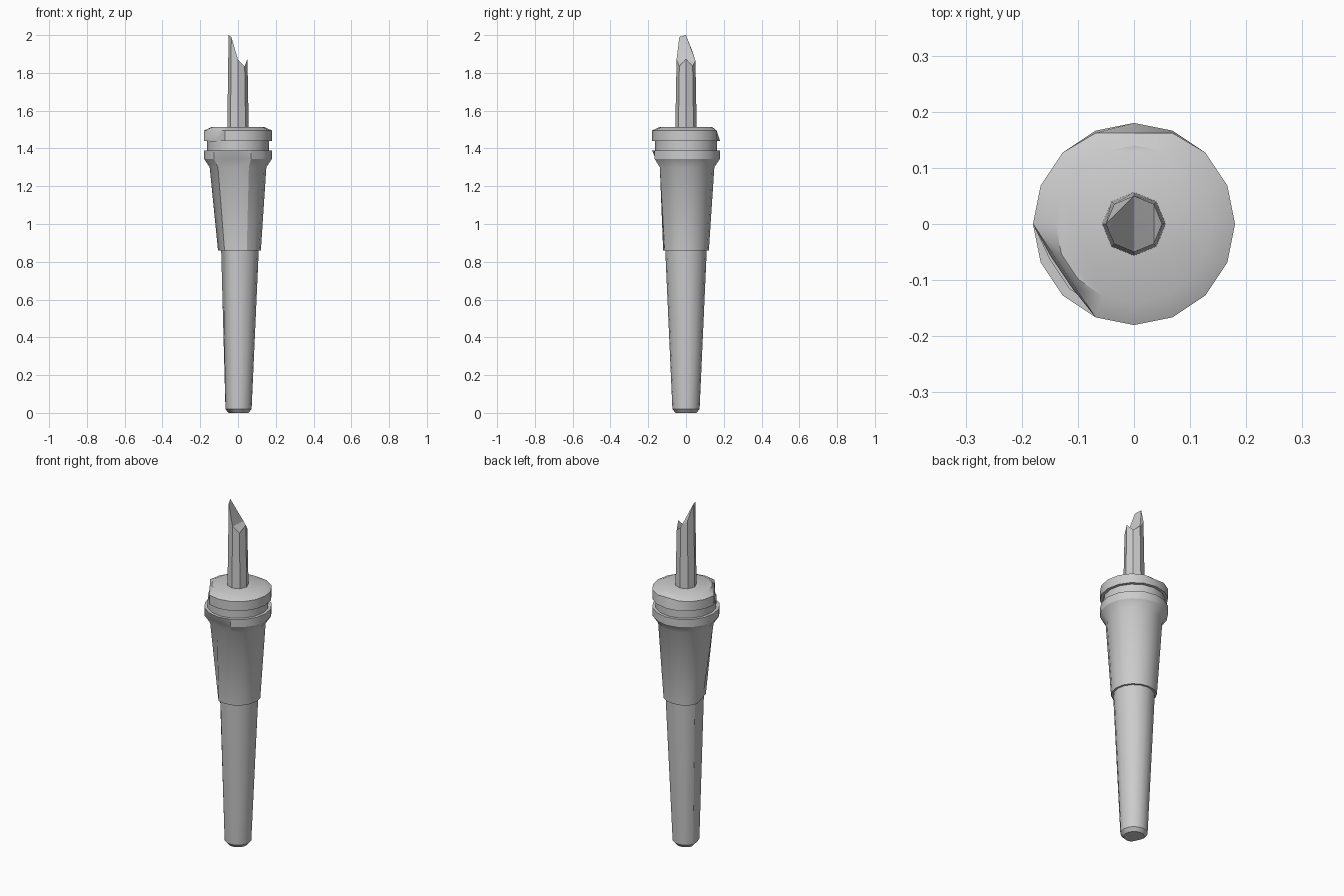
import bpy, bmesh, math
from mathutils import Vector

if "Cube" in bpy.data.objects:
    bpy.data.objects.remove(bpy.data.objects["Cube"])


def ring(bm, r, z, sides, dents=()):
    """Polygon ring; each dent (angle, distance) flattens it against a plane."""
    verts = []
    for i in range(sides):
        a = 2 * math.pi * i / sides
        p = Vector((r * math.cos(a), r * math.sin(a), z))
        for deg, dist in dents:
            n = Vector((math.cos(math.radians(deg)), math.sin(math.radians(deg)), 0))
            p -= n * max(0, p.dot(n) - dist)
        verts.append(bm.verts.new(p))
    return verts


def bridge(bm, lo, hi):
    n = len(lo)
    for i in range(n):
        j = (i + 1) % n
        bm.faces.new((lo[i], lo[j], hi[j], hi[i]))


def finish(bm, name, angle):
    bmesh.ops.recalc_face_normals(bm, faces=bm.faces)
    me = bpy.data.meshes.new(name)
    bm.to_mesh(me)
    bm.free()
    ob = bpy.data.objects.new(name, me)
    bpy.context.collection.objects.link(ob)
    bpy.ops.object.select_all(action='DESELECT')
    ob.select_set(True)
    bpy.context.view_layer.objects.active = ob
    bpy.ops.object.shade_smooth_by_angle(angle=math.radians(angle))


def lathe(name, profile):
    bm = bmesh.new()
    rings = [ring(bm, r, z, 16, dents) for r, z, *dents in profile]
    for lo, hi in zip(rings, rings[1:]):
        bridge(bm, lo, hi)
    bm.faces.new(rings[0])
    bm.faces.new(rings[-1])
    finish(bm, name, 32)


# Lower shaft, shaved flat on its left side
lathe("lower_shaft", [
    (0.055, 0, (205, 0.042)),
    (0.072, 0.02, (192, 0.064)),
    (0.11, 0.865, (192, 0.078)),
])

# Grip with chipped left and front, and its flared flange and cap
lathe("grip_and_cap", [
    (0.121, 0.86, (195, 0.09)),
    (0.15, 1.30, (258, 0.128)),
    (0.18, 1.345, (258, 0.156)),
    (0.18, 1.39),
    (0.163, 1.39),
    (0.163, 1.44),
    (0.18, 1.44, (214, 0.155)),
    (0.18, 1.495, (214, 0.15), (90, 0.162)),
    (0.14, 1.513),
])

# Snapped eight-sided rod with a jagged tip
bm = bmesh.new()
base = ring(bm, 0.057, 1.49, 8)
tip = ring(bm, 0.05, 1.85, 8)
for v, z in zip(tip, (1.875, 1.835, 1.865, 1.91, 2.0, 1.99, 1.87, 1.835)):
    v.co.z = z
bridge(bm, base, tip)
bm.faces.new(base)
for face in ((2, 3, 4), (2, 4, 5), (2, 5, 6), (2, 6, 7), (2, 7, 1), (7, 0, 1)):
    bm.faces.new([tip[i] for i in face])
finish(bm, "broken_rod", 25)
